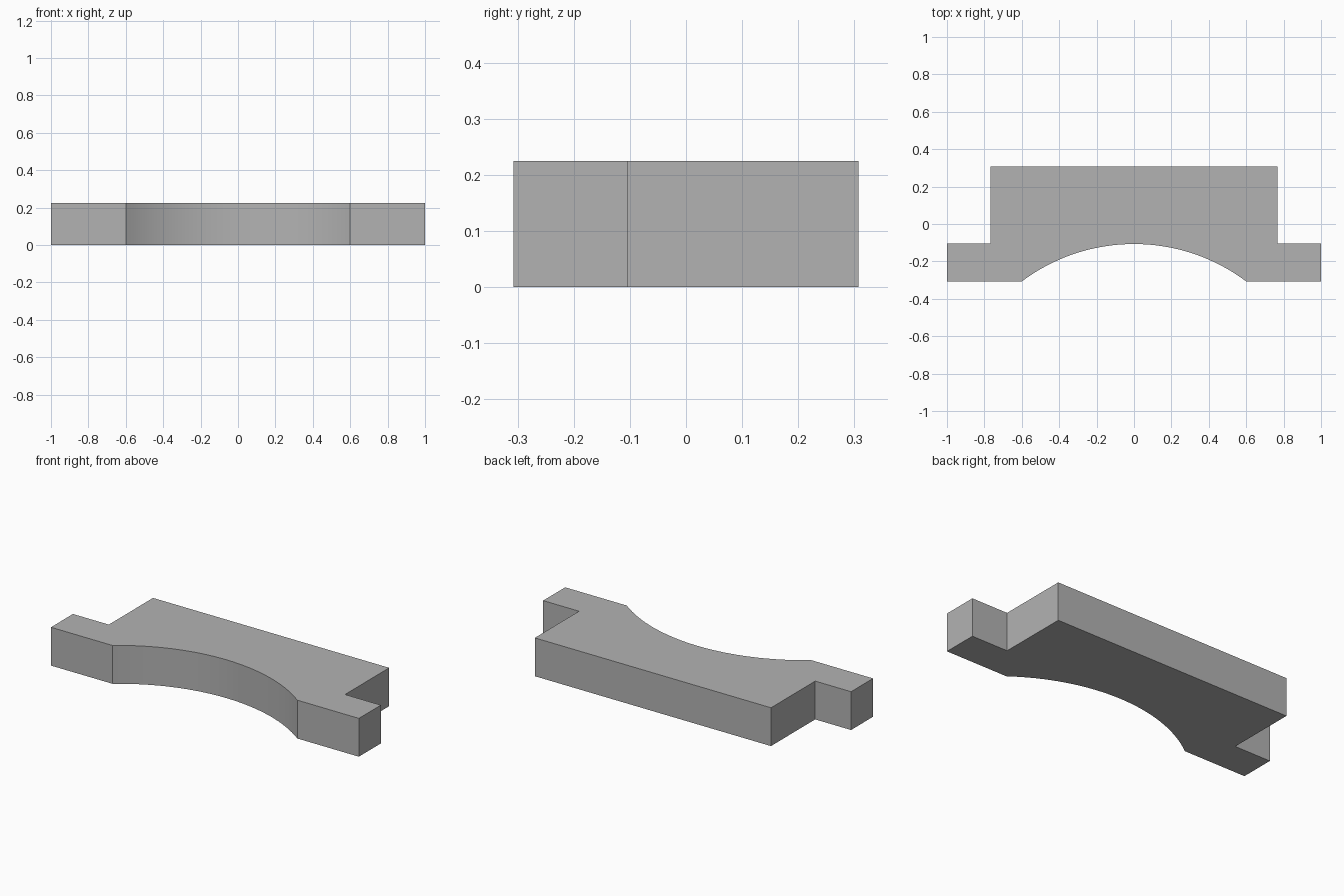
import bpy, bmesh, math

if "Cube" in bpy.data.objects:
    bpy.data.objects.remove(bpy.data.objects["Cube"])

HEIGHT = 0.225
HALF_DEPTH = 0.307
BODY_X = 0.767       # half width of the main block
SHOULDER_Y = -0.103  # back edge of the side tabs
ARC_X = 0.6          # half width of the curved recess
SAGITTA = 0.2        # depth of the recess
SEGMENTS = 32

# Outline: curved recess along the front, then tabs and main block
radius = (ARC_X ** 2 + SAGITTA ** 2) / (2 * SAGITTA)
centre_y = -HALF_DEPTH + SAGITTA - radius
half_angle = math.asin(ARC_X / radius)
outline = []
for i in range(SEGMENTS + 1):
    a = half_angle * (2 * i / SEGMENTS - 1)
    outline.append((radius * math.sin(a), centre_y + radius * math.cos(a)))
right = [(1, -HALF_DEPTH), (1, SHOULDER_Y), (BODY_X, SHOULDER_Y), (BODY_X, HALF_DEPTH)]
outline += right + [(-x, y) for x, y in reversed(right)]

# Extrude the outline into a solid plate
bm = bmesh.new()
base = bm.faces.new([bm.verts.new((x, y, 0)) for x, y in outline])
top = bmesh.ops.extrude_face_region(bm, geom=[base], use_keep_orig=True)
bmesh.ops.translate(bm, vec=(0, 0, HEIGHT),
                    verts=[v for v in top["geom"] if isinstance(v, bmesh.types.BMVert)])
bmesh.ops.recalc_face_normals(bm, faces=bm.faces)
mesh = bpy.data.meshes.new("recessed_plate")
bm.to_mesh(mesh)
bm.free()

plate = bpy.data.objects.new("recessed_plate", mesh)
bpy.context.collection.objects.link(plate)

grey = bpy.data.materials.new("grey")
grey.diffuse_color = (0.45, 0.45, 0.45, 1)
grey.use_nodes = True
grey.node_tree.nodes["Principled BSDF"].inputs["Base Color"].default_value = grey.diffuse_color
mesh.materials.append(grey)

# Smooth the curved recess, keep corners sharp
bpy.context.view_layer.objects.active = plate
plate.select_set(True)
bpy.ops.object.shade_smooth_by_angle(angle=math.radians(20))
